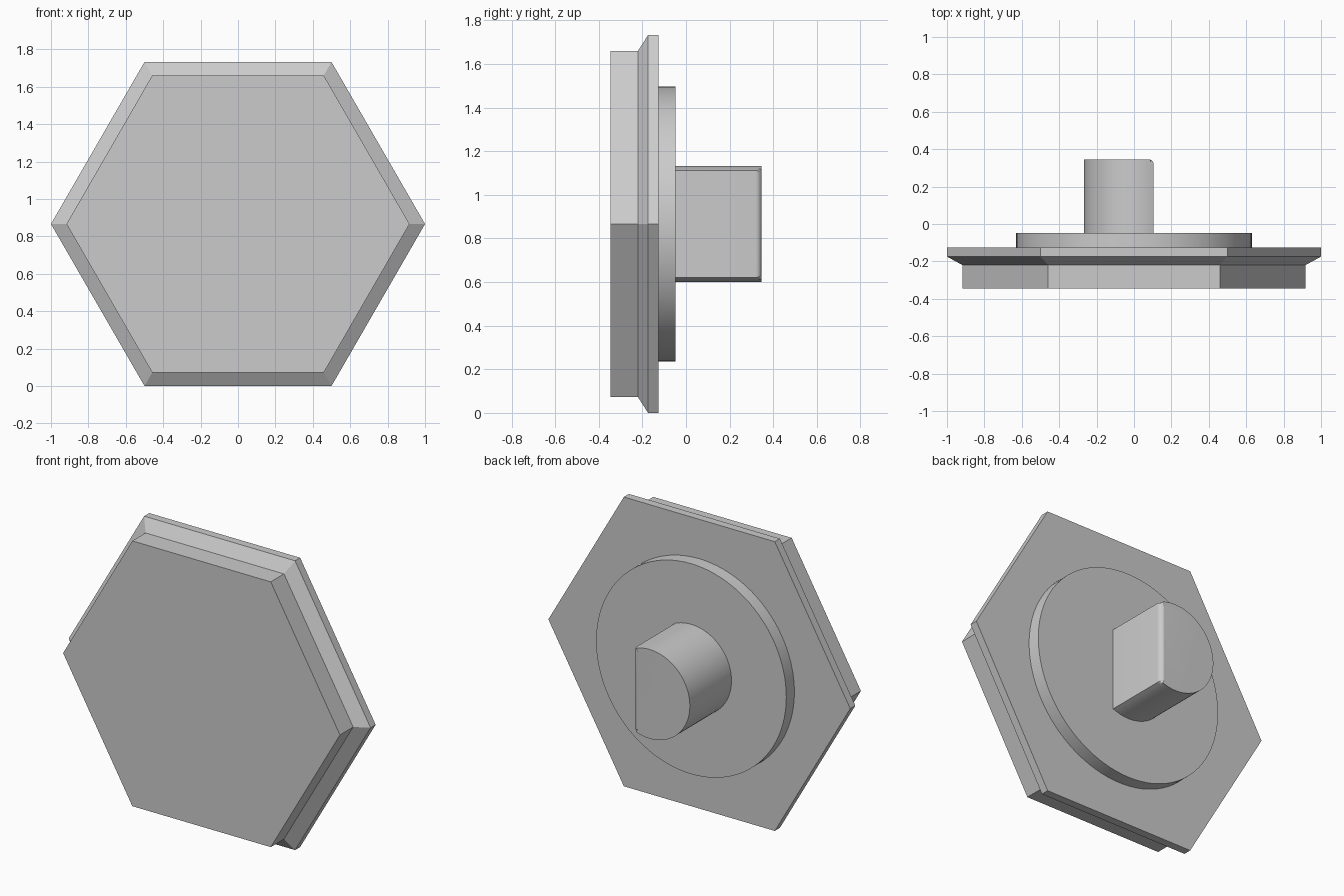
import bpy
import bmesh
from math import acos, cos, pi, radians, sin

if "Cube" in bpy.data.objects:
    bpy.data.objects.remove(bpy.data.objects["Cube"])

MID_Z = 0.866  # height of the shared axis

grey = bpy.data.materials.new("plain grey")
grey.use_nodes = True
grey.diffuse_color = (0.6, 0.6, 0.6, 1)
grey.node_tree.nodes["Principled BSDF"].inputs["Base Color"].default_value = (0.6, 0.6, 0.6, 1)


def arc(count, start=0.0, end=2 * pi, closed=True):
    """Unit circle points in the x-z plane."""
    steps = count if closed else count - 1
    angles = [start + (end - start) * i / steps for i in range(count)]
    return [(cos(a), sin(a)) for a in angles]


def loft(name, outline, sections, round_end=0.0):
    """Loft an outline along y through (y, scale) sections and cap both ends."""
    bm = bmesh.new()
    rings = [[bm.verts.new((x * s, y, MID_Z + z * s)) for x, z in outline]
             for y, s in sections]
    n = len(outline)
    for a, b in zip(rings, rings[1:]):
        for i in range(n):
            j = (i + 1) % n
            bm.faces.new((a[i], a[j], b[j], b[i]))
    bm.faces.new(rings[0])
    back = bm.faces.new(rings[-1])
    if round_end:
        bmesh.ops.bevel(bm, geom=list(back.edges), offset=round_end, segments=8,
                        profile=0.5, affect='EDGES', clamp_overlap=True)
    bmesh.ops.recalc_face_normals(bm, faces=bm.faces)
    mesh = bpy.data.meshes.new(name)
    bm.to_mesh(mesh)
    bm.free()
    mesh.materials.append(grey)
    obj = bpy.data.objects.new(name, mesh)
    bpy.context.collection.objects.link(obj)
    return obj


def smooth(obj):
    bpy.ops.object.select_all(action='DESELECT')
    obj.select_set(True)
    bpy.context.view_layer.objects.active = obj
    bpy.ops.object.shade_smooth_by_angle(angle=radians(30))


# Hexagonal head with a flared rim at the back
loft("hexagonal_head", arc(6),
     [(-0.345, 0.917), (-0.22, 0.917), (-0.174, 1.0), (-0.126, 1.0)])

# Round collar
smooth(loft("round_collar", arc(96), [(-0.126, 0.63), (-0.049, 0.63)]))

# D-shaped shaft, flat on one side, with a rounded end
flat = acos(0.105 / 0.267)
smooth(loft("flatted_shaft", arc(56, flat, 2 * pi - flat, closed=False),
            [(-0.049, 0.267), (0.345, 0.267)], round_end=0.072))
